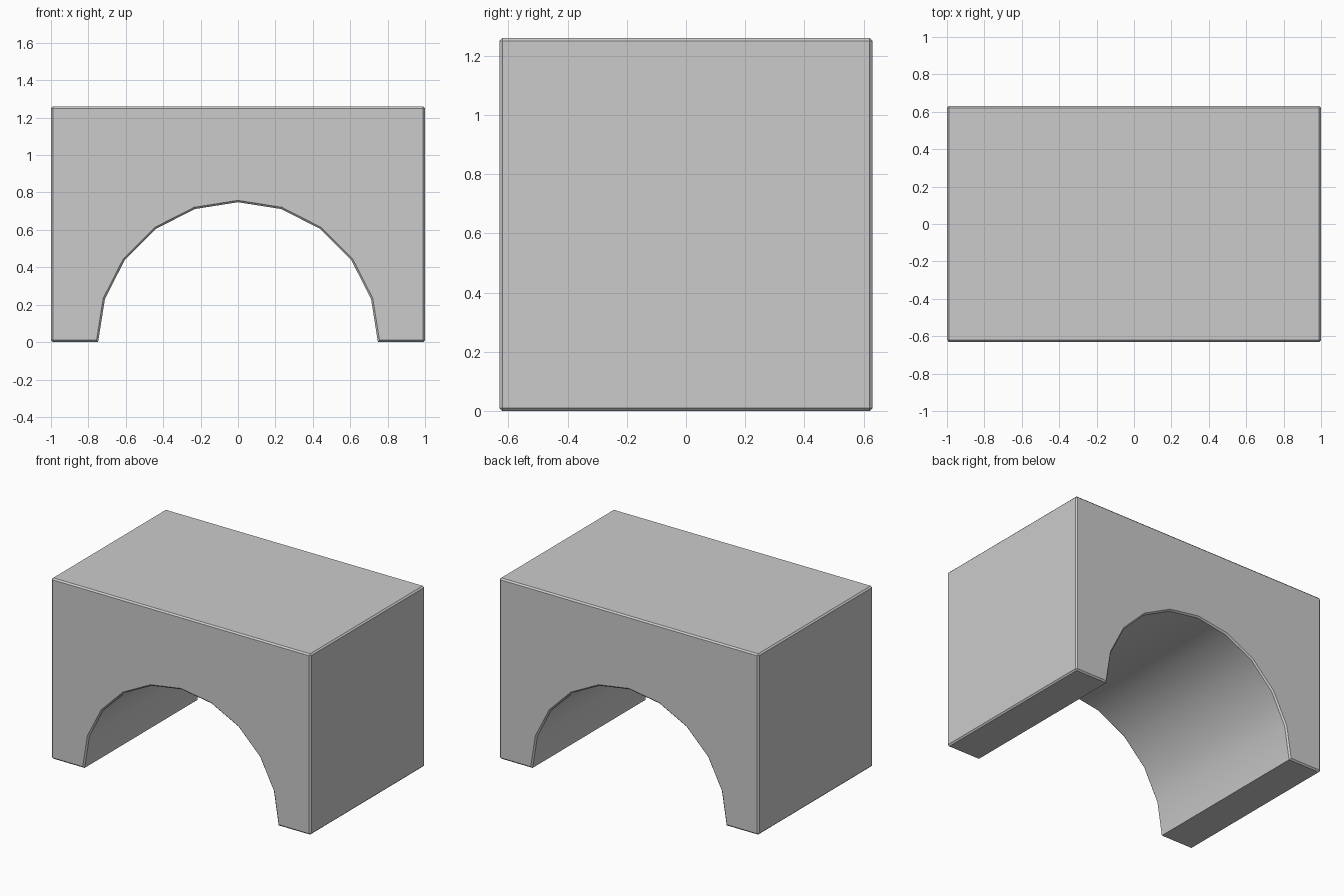
import bpy, bmesh, math

if "Cube" in bpy.data.objects:
    bpy.data.objects.remove(bpy.data.objects["Cube"])

W, D, H = 1.0, 0.63, 1.26    # half width, half depth, height
R, SEGS, BEVEL = 0.748, 10, 0.01

# Arch block profile: outer rectangle with a ten-sided half-round opening
arch = [(R * math.cos(math.pi * i / SEGS), R * math.sin(math.pi * i / SEGS))
        for i in range(SEGS + 1)]
profile = [(-W, 0), (-W, H), (W, H), (W, 0)] + arch

bm = bmesh.new()
face = bm.faces.new([bm.verts.new((x, -D, z)) for x, z in profile])
ext = bmesh.ops.extrude_face_region(bm, geom=[face])
new_verts = [v for v in ext["geom"] if isinstance(v, bmesh.types.BMVert)]
bmesh.ops.translate(bm, verts=new_verts, vec=(0, 2 * D, 0))
bmesh.ops.recalc_face_normals(bm, faces=bm.faces)

# Narrow chamfer on the outer box edges and the arch rims
def on_outer_box(v):
    return abs(v.co.x) > W - 1e-4

def chamfered(e):
    a, b = e.verts
    if on_outer_box(a) and on_outer_box(b):
        return True
    along_y = abs(a.co.y - b.co.y) > D
    return not along_y

bmesh.ops.bevel(bm, geom=[e for e in bm.edges if chamfered(e)], offset=BEVEL,
                segments=1, profile=0.5, affect='EDGES', clamp_overlap=True)
bmesh.ops.recalc_face_normals(bm, faces=bm.faces)

mesh = bpy.data.meshes.new("arch_block")
bm.to_mesh(mesh)
bm.free()
block = bpy.data.objects.new("arch_block", mesh)
bpy.context.collection.objects.link(block)

# Smooth tunnel, crisp outer edges
bpy.context.view_layer.objects.active = block
block.select_set(True)
bpy.ops.object.shade_smooth_by_angle(angle=math.radians(30))
